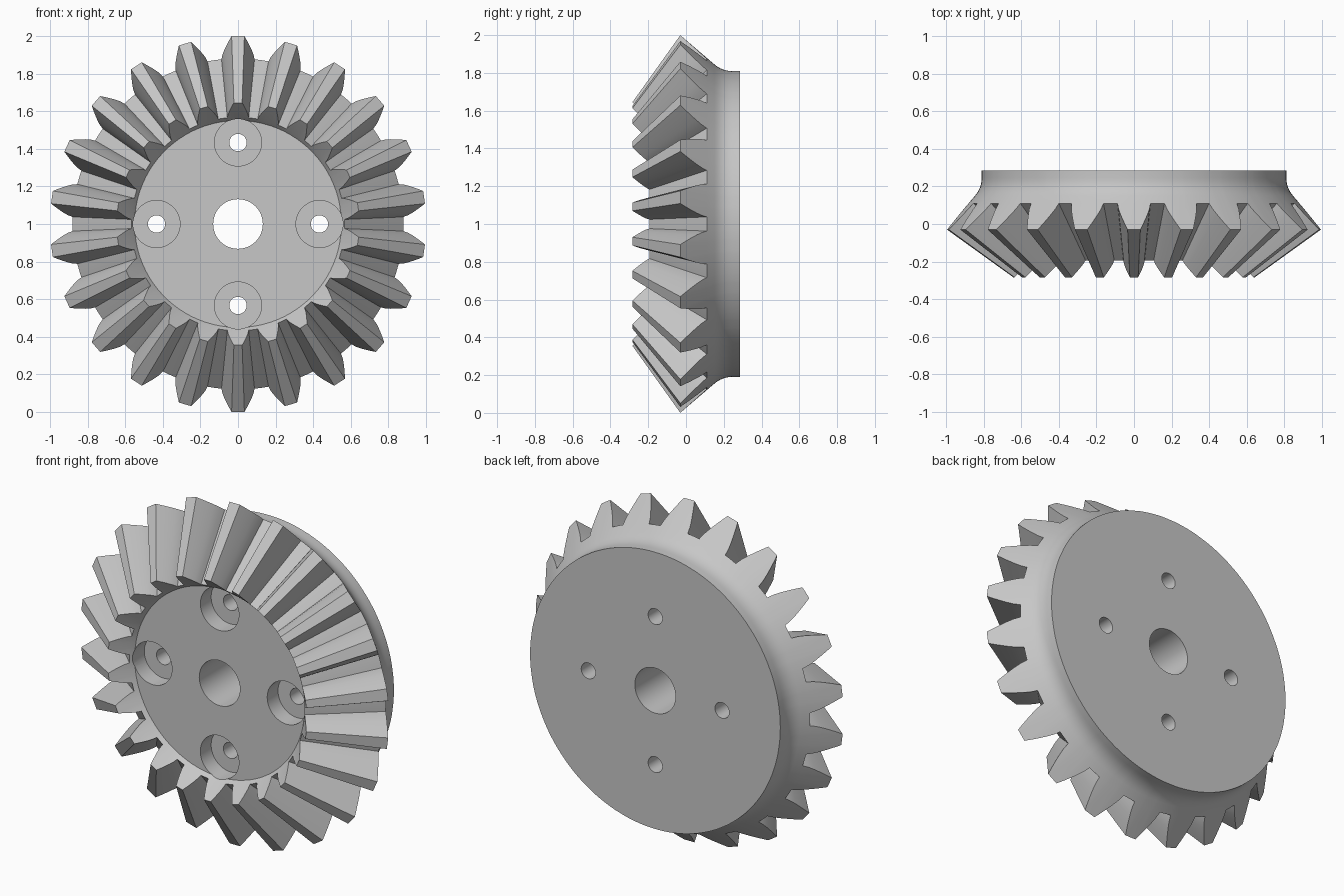
import bpy, bmesh, math
from math import sin, cos, pi

if "Cube" in bpy.data.objects:
    bpy.data.objects.remove(bpy.data.objects["Cube"])

TEETH = 22
CZ = 1.0                      # height of the gear axis
APEX_Y = -0.745               # common apex of the tooth cones
K = 0.645                     # inner end / outer end tooth scale
ROOT, TIP = (0.88, 0.11), (1.0, -0.03)   # outer tooth end (radius, y)
BACK_Y, DISC_R, DISC_Y = 0.285, 0.55, -0.17

metal = bpy.data.materials.new("light_grey_metal")
metal.diffuse_color = (0.57, 0.57, 0.57, 1)
metal.use_nodes = True
metal.node_tree.nodes["Principled BSDF"].inputs["Base Color"].default_value = metal.diffuse_color


def loft(name, loops, cx=0.0, cz=CZ):
    """Skin closed loops of (angle, radius, y) and cap both ends."""
    bm = bmesh.new()
    rings = [[bm.verts.new((cx + r * sin(a), y, cz + r * cos(a))) for a, r, y in lp]
             for lp in loops]
    n = len(rings[0])
    for p, q in zip(rings, rings[1:]):
        for i in range(n):
            j = (i + 1) % n
            bm.faces.new((p[i], p[j], q[j], q[i]))
    bm.faces.new(rings[0])
    bm.faces.new(rings[-1])
    bmesh.ops.remove_doubles(bm, verts=bm.verts, dist=1e-5)
    bmesh.ops.recalc_face_normals(bm, faces=bm.faces)
    me = bpy.data.meshes.new(name)
    bm.to_mesh(me)
    bm.free()
    me.materials.append(metal)
    ob = bpy.data.objects.new(name, me)
    bpy.context.collection.objects.link(ob)
    return ob


def circle(r, y, angles):
    return [(a, r, y) for a in angles]


# One tooth: (height fraction, half width), mirrored, plus root land points
flank = [(0, 0.088), (0.2, 0.083), (0.4, 0.073), (0.6, 0.061), (0.8, 0.048), (1, 0.034)]


def level(t):
    return tuple(a + (b - a) * t for a, b in zip(ROOT, TIP))


tooth = []
for t, hw in flank:
    r, y = level(t)
    tooth.append((-hw / r, r, y))
tooth += [(-a, r, y) for a, r, y in reversed(tooth)]
edge = tooth[-1][0]
gap = 2 * pi / TEETH - 2 * edge
tooth += [(edge + gap * f, *ROOT) for f in (1 / 3, 2 / 3)]

outer = [(a + 2 * pi * k / TEETH, r, y) for k in range(TEETH) for a, r, y in tooth]
inner = [(a, r * K, APEX_Y + (y - APEX_Y) * K) for a, r, y in outer]
angles = [p[0] for p in outer]

# Gear blank: recessed front disc, teeth, filleted hub at the back
loops = [circle(DISC_R, DISC_Y, angles),
         circle(ROOT[0] * K, APEX_Y + (ROOT[1] - APEX_Y) * K, angles),
         inner, outer, circle(*ROOT, angles)]
p0, p1, p2 = (0.845, 0.151), (0.81, 0.192), (0.81, 0.246)
for i in range(7):
    s = i / 6
    r, y = (p0[c] * (1 - s) ** 2 + 2 * p1[c] * s * (1 - s) + p2[c] * s * s for c in (0, 1))
    loops.append(circle(r, y, angles))
loops.append(circle(0.81, BACK_Y, angles))
gear = loft("bevel_gear", loops)

# Cutters: centre bore and four counterbored bolt holes
ring = [2 * pi * i / 48 for i in range(48)]
cutters = [loft("bore_cutter", [circle(0.132, -0.5, ring), circle(0.132, 0.5, ring)])]
for k in range(4):
    a = k * pi / 2
    steps = [(0.125, -0.5), (0.125, DISC_Y + 0.1), (0.046, DISC_Y + 0.1), (0.046, 0.5)]
    cutters.append(loft("bolt_hole_cutter", [circle(r, y, ring) for r, y in steps],
                        0.433 * sin(a), CZ + 0.433 * cos(a)))

bpy.context.view_layer.objects.active = gear
gear.select_set(True)
for c in cutters:
    c.hide_render = True
    m = gear.modifiers.new("hole", 'BOOLEAN')
    m.operation, m.solver, m.object = 'DIFFERENCE', 'EXACT', c
    bpy.ops.object.modifier_apply(modifier=m.name)
    bpy.data.objects.remove(c)

bpy.ops.object.shade_smooth_by_angle(angle=math.radians(30))
